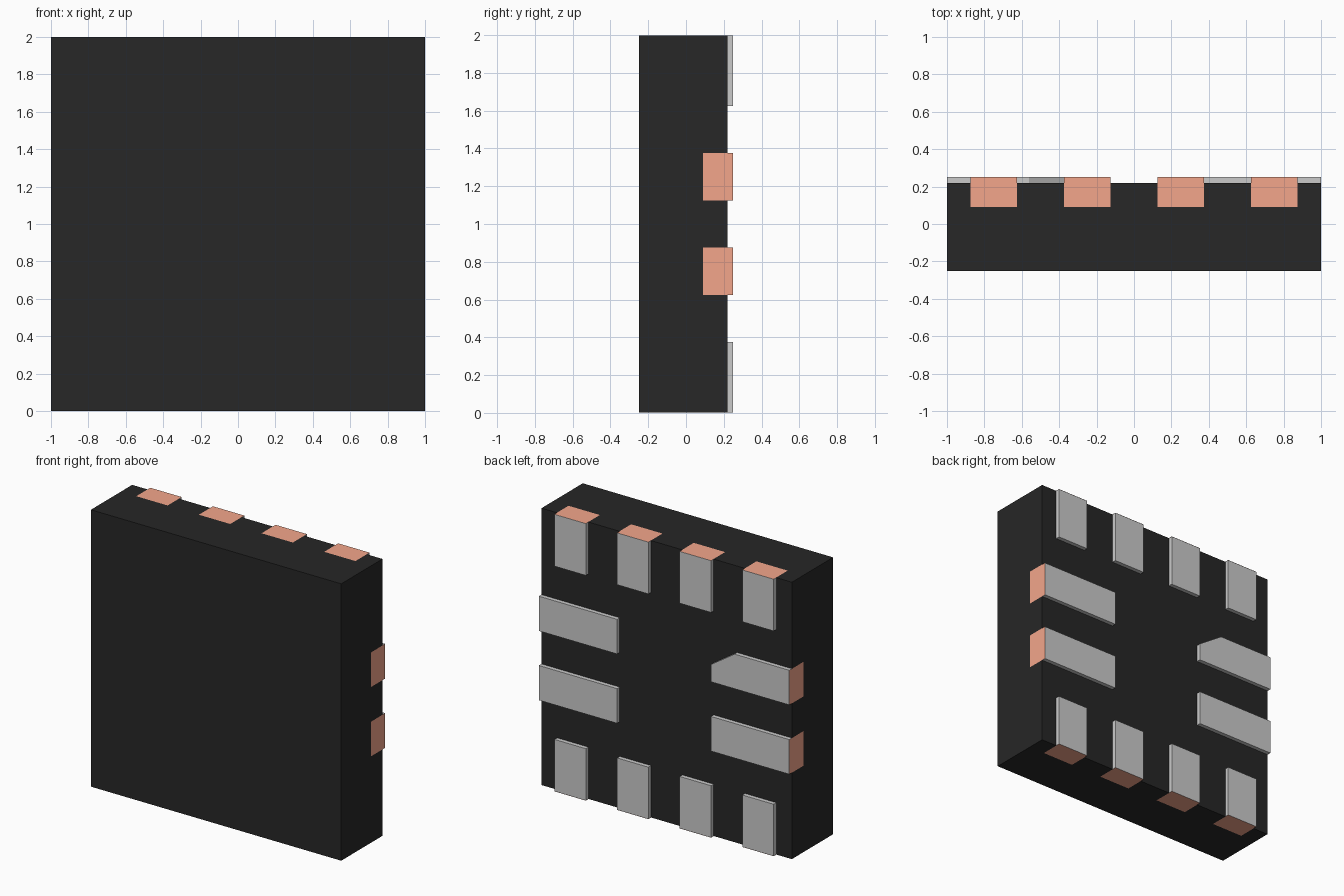
import bpy
from mathutils import Vector

if "Cube" in bpy.data.objects:
    bpy.data.objects.remove(bpy.data.objects["Cube"])


def material(name, rgb):
    m = bpy.data.materials.new(name)
    m.diffuse_color = (*rgb, 1)
    m.use_nodes = True
    m.node_tree.nodes["Principled BSDF"].inputs["Base Color"].default_value = m.diffuse_color
    return m


BLACK = material("black_resin", (0.02, 0.02, 0.02))
COPPER = material("copper", (0.9, 0.38, 0.26))


def mesh(name, verts, faces, mat=None):
    me = bpy.data.meshes.new(name)
    me.from_pydata(verts, [], faces)
    ob = bpy.data.objects.new(name, me)
    bpy.context.collection.objects.link(ob)
    if mat:
        me.materials.append(mat)
    return ob


def slab(name, outline, y0, y1, mat=None):
    """Extrude a counter-clockwise (x, z) outline from y0 to y1."""
    n = len(outline)
    verts = [(x, y, z) for y in (y0, y1) for x, z in outline]
    faces = [tuple(range(n)), tuple(reversed(range(n, 2 * n)))]
    faces += [(i, i + n, (i + 1) % n + n, (i + 1) % n) for i in range(n)]
    return mesh(name, verts, faces, mat)


def rect(x0, x1, z0, z1):
    return [(x0, z0), (x1, z0), (x1, z1), (x0, z1)]


def plating(name, a, b, outward):
    """Copper face on the package edge, from a to b in (x, z), wrapping onto the pad end."""
    verts = [(a[0], 0.09, a[1]), (b[0], 0.09, b[1]), (b[0], 0.25, b[1]), (a[0], 0.25, a[1])]
    normal = (Vector(verts[1]) - Vector(verts[0])).cross(Vector(verts[2]) - Vector(verts[1]))
    face = (0, 1, 2, 3) if normal.dot(Vector(outward)) > 0 else (3, 2, 1, 0)
    mesh(name, verts, [face], COPPER)


E = 0.001   # plating sits this far proud of the package
H = 0.125   # half pad width

# Package body
slab("package_body", rect(-1 + E, 1 - E, E, 2 - E), -0.25, 0.22, BLACK)

# Short pads along the top and bottom edges
for i, x in enumerate((-0.75, -0.25, 0.25, 0.75)):
    for side, z0, z1, edge, up in (("bottom", E, 0.375, 0, -1), ("top", 1.625, 2 - E, 2, 1)):
        slab(f"{side}_pad_{i + 1}", rect(x - H, x + H, z0, z1), 0.215, 0.25)
        plating(f"{side}_plating_{i + 1}", (x - H, edge), (x + H, edge), (0, 0, up))

# Long pads on the left and right edges; upper left has a chamfered inner corner
for i, z in enumerate((0.75, 1.25)):
    for side, s in (("left", -1), ("right", 1)):
        x0, x1 = sorted((s * 0.375, s * (1 - E)))
        outline = rect(x0, x1, z - H, z + H)
        if s < 0 and i == 1:
            outline[2:3] = [(-0.375, 1.25), (-0.5625, 1.375)]
        slab(f"{side}_pad_{i + 1}", outline, 0.215, 0.25)
        plating(f"{side}_plating_{i + 1}", (s, z - H), (s, z + H), (s, 0, 0))
